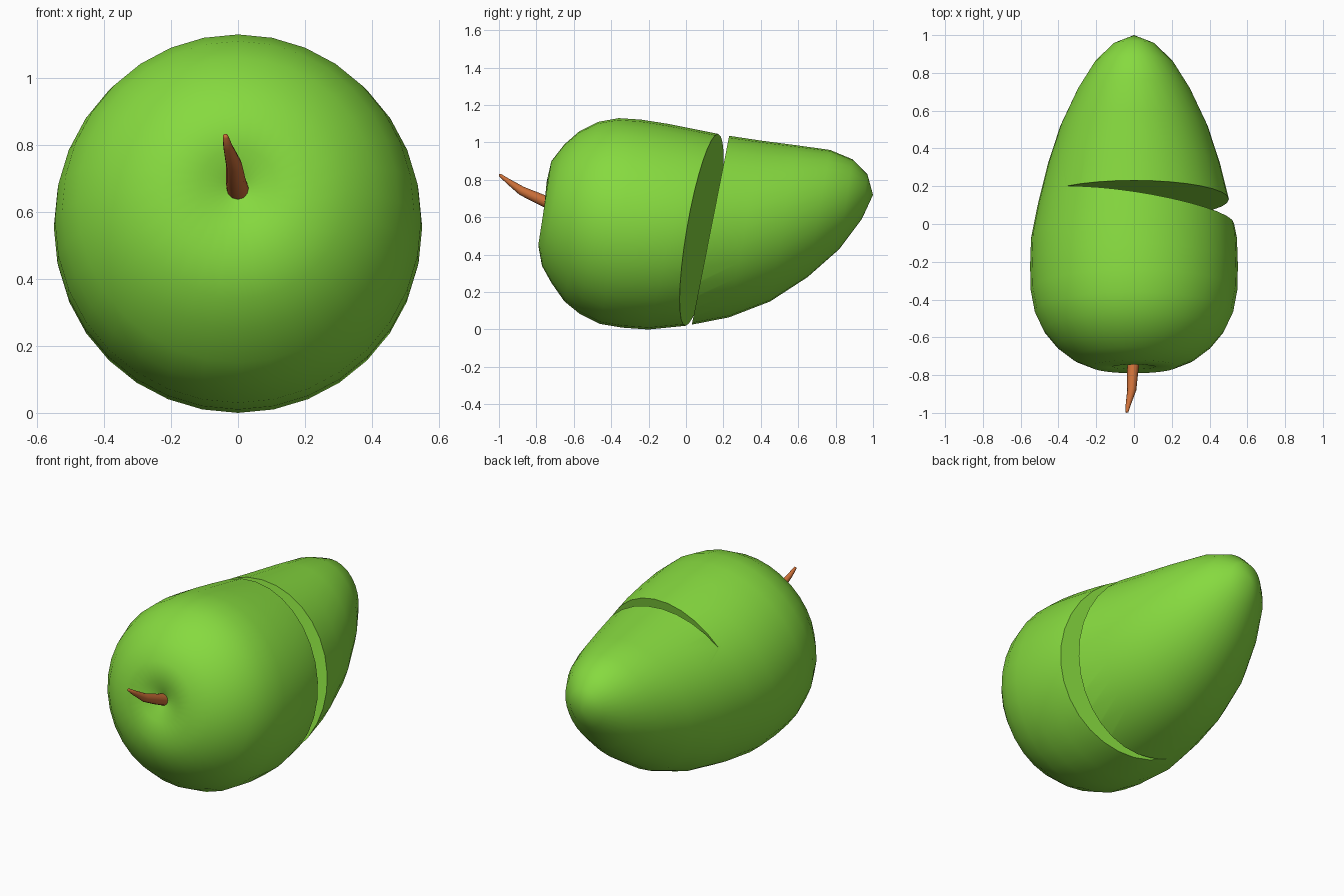
import bpy, bmesh, math
from mathutils import Vector

if "Cube" in bpy.data.objects:
    bpy.data.objects.remove(bpy.data.objects["Cube"])


def material(name, color):
    m = bpy.data.materials.new(name)
    m.diffuse_color = (*color, 1)
    m.use_nodes = True
    m.node_tree.nodes["Principled BSDF"].inputs["Base Color"].default_value = m.diffuse_color
    return m


def make_object(name, bm, mat=None):
    bmesh.ops.recalc_face_normals(bm, faces=bm.faces[:])
    me = bpy.data.meshes.new(name)
    bm.to_mesh(me)
    bm.free()
    ob = bpy.data.objects.new(name, me)
    bpy.context.collection.objects.link(ob)
    if mat:
        me.materials.append(mat)
    return ob


def loft(name, rings, start, end, sides, mat):
    """Skin rings of (centre, axis_u, axis_v) and close both ends with fans."""
    bm = bmesh.new()
    loops = []
    for c, u, v in rings:
        loops.append([bm.verts.new(c + u * math.cos(t) + v * math.sin(t))
                      for t in (2 * math.pi * i / sides for i in range(sides))])
    for a, b in zip(loops, loops[1:]):
        for i in range(sides):
            j = (i + 1) % sides
            bm.faces.new((a[i], a[j], b[j], b[i]))
    for loop, tip in ((loops[0], start), (loops[-1], end)):
        p = bm.verts.new(tip)
        for i in range(sides):
            bm.faces.new((loop[i], loop[(i + 1) % sides], p))
    return make_object(name, bm, mat)


def smooth(ob, angle):
    bpy.ops.object.select_all(action='DESELECT')
    ob.select_set(True)
    bpy.context.view_layer.objects.active = ob
    bpy.ops.object.shade_smooth_by_angle(angle=math.radians(angle))


green = material("green_skin", (0.24, 0.70, 0.05))
brown = material("brown_stem", (0.60, 0.16, 0.04))

# Fruit body: top y, top z, bottom y, bottom z, half width of each tilted ring
profile = [
    (-.715, .71, -.725, .63, .04), (-.745, .79, -.768, .56, .115),
    (-.72, .90, -.79, .45, .225), (-.65, .99, -.77, .34, .325),
    (-.57, 1.06, -.72, .25, .41), (-.47, 1.11, -.65, .15, .48),
    (-.36, 1.13, -.57, .085, .525), (-.24, 1.122, -.46, .03, .547),
    (-.10, 1.10, -.34, .01, .55), (.05, 1.07, -.20, 0, .545),
    (.20, 1.04, 0, .02, .51), (.40, 1.01, .23, .065, .457),
    (.59, .985, .45, .15, .39), (.77, .96, .65, .28, .30),
    (.89, .91, .82, .43, .21), (.97, .83, .94, .59, .11),
]
rings = []
for ty, tz, by, bz, w in profile:
    top, bottom = Vector((0, ty, tz)), Vector((0, by, bz))
    rings.append(((top + bottom) / 2, Vector((w, 0, 0)), (top - bottom) / 2))
body = loft("fruit_body", rings, (0, -.71, .672), (0, 1.0, .72), 32, green)

# Wedge cutter opening towards the right side
bm = bmesh.new()
ends = []
for z in (-.3, 1.4):
    back = .026 + .198 * z
    apex = -(.031 + .028 * z) / .155
    front = -.005 - .155 + .17 * z
    ends.append([bm.verts.new(p) for p in
                 ((apex, back, z), (1, back, z), (1, front, z))])
for e in ends:
    bm.faces.new(e)
for i in range(3):
    j = (i + 1) % 3
    bm.faces.new((ends[0][i], ends[0][j], ends[1][j], ends[1][i]))
cutter = make_object("wedge_cutter", bm)
cutter.hide_render = True

mod = body.modifiers.new("wedge_cut", 'BOOLEAN')
mod.operation = 'DIFFERENCE'
mod.solver = 'EXACT'
mod.object = cutter
bpy.context.view_layer.objects.active = body
bpy.ops.object.modifier_apply(modifier=mod.name)
bpy.data.objects.remove(cutter)
smooth(body, 40)

# Curved tapering stem
path = [(0, -.70, .665, .034), (-.006, -.77, .692, .030),
        (-.012, -.88, .742, .024), (-.03, -.955, .795, .014),
        (-.037, -.995, .826, .008)]
tilt = Vector((0, .45, .9))
stem_rings = [(Vector(p[:3]), Vector((p[3], 0, 0)), tilt * p[3]) for p in path]
stem = loft("stem", stem_rings, path[0][:3], (-.038, -1.0, .83), 12, brown)
smooth(stem, 50)
